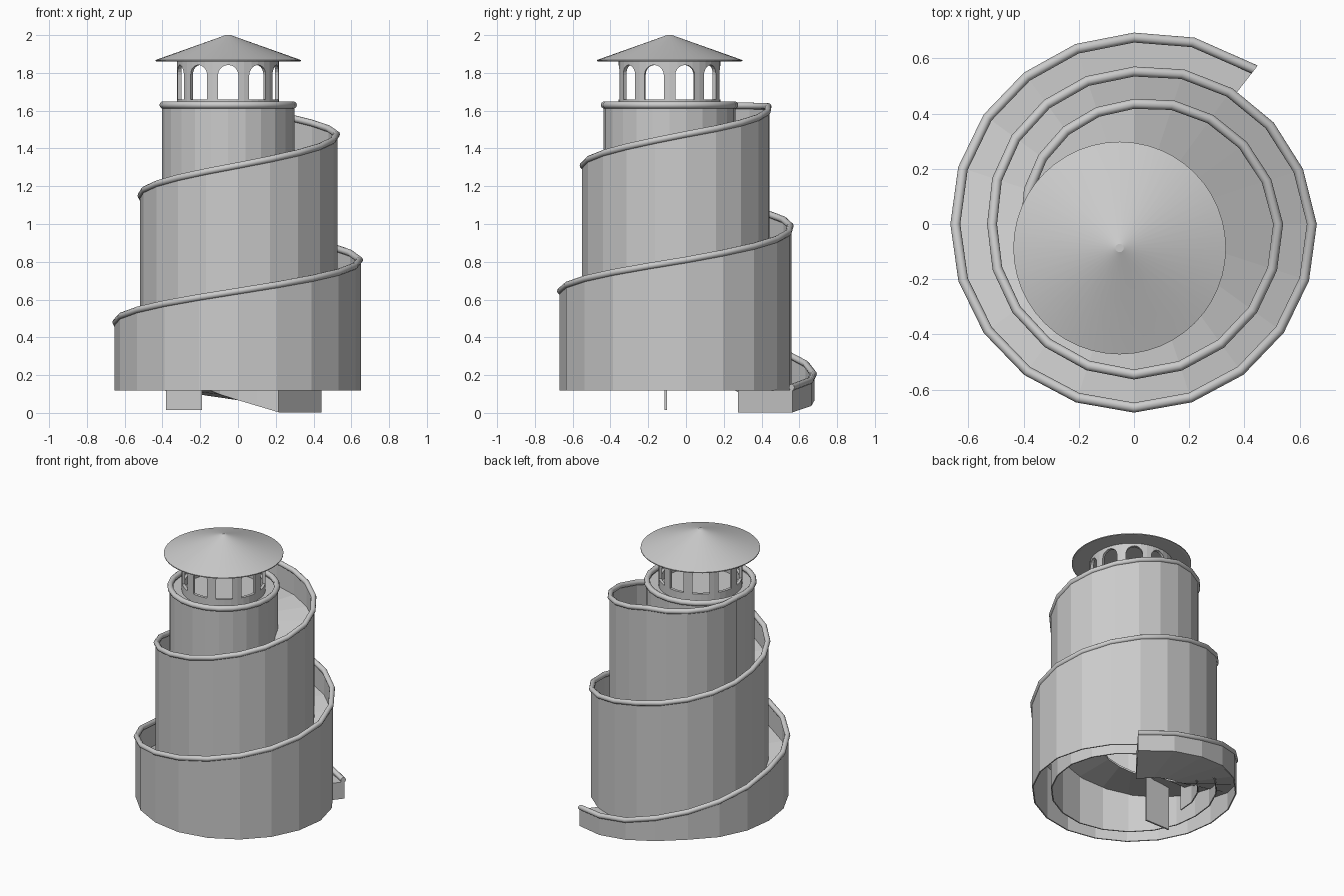
import bpy, bmesh, math
from mathutils import Matrix

if "Cube" in bpy.data.objects:
    bpy.data.objects.remove(bpy.data.objects["Cube"])

CX, CY = -0.052, -0.087      # axis of the drum, lantern and roof

# Spiral path: degrees, radius, handrail height
PATH = [(52, .71, .135), (90, .675, .205), (125, .66, .31), (180, .647, .48),
        (270, .665, .645), (360, .644, .81), (450, .552, .99), (540, .514, 1.15),
        (630, .545, 1.31), (720, .522, 1.475), (810, .435, 1.622), (900, .392, 1.63)]
ANGLES = [52] + [72 + 18 * i for i in range(47)]


def path_at(a):
    for (a0, r0, z0), (a1, r1, z1) in zip(PATH, PATH[1:]):
        if a <= a1:
            t = (a - a0) / (a1 - a0)
            return r0 + t * (r1 - r0), z0 + t * (z1 - z0)
    return PATH[-1][1:]


def underside(a):
    """Lowest height of the ramp: rises from the ground over the first stretch."""
    return min(.118, .003 + .115 * (a - 52) / 68)


def finish(name, bm):
    bmesh.ops.recalc_face_normals(bm, faces=bm.faces[:])
    me = bpy.data.meshes.new(name)
    bm.to_mesh(me)
    bm.free()
    ob = bpy.data.objects.new(name, me)
    bpy.context.collection.objects.link(ob)
    return ob


def smooth(ob, angle=30):
    bpy.ops.object.select_all(action='DESELECT')
    ob.select_set(True)
    bpy.context.view_layer.objects.active = ob
    bpy.ops.object.shade_smooth_by_angle(angle=math.radians(angle))


def spiral_sweep(name, section):
    """Sweep a closed (radius, z) section along the spiral."""
    bm = bmesh.new()
    rings = []
    for a in ANGLES:
        r, z = path_at(a)
        c, s = math.cos(math.radians(a)), math.sin(math.radians(a))
        rings.append([bm.verts.new((p * c, p * s, h)) for p, h in section(a, r, z)])
    for A, B in zip(rings, rings[1:]):
        for i in range(len(A)):
            j = (i + 1) % len(A)
            bm.faces.new((A[i], A[j], B[j], B[i]))
    bm.faces.new(rings[0])
    bm.faces.new(rings[-1])
    return finish(name, bm)


def lathe(name, profile, n, closed=True):
    """Revolve a (radius, z) profile about the lantern axis."""
    bm = bmesh.new()
    rings = [[bm.verts.new((CX + r * math.cos(math.tau * i / n),
                            CY + r * math.sin(math.tau * i / n), z))
              for i in range(n)] for r, z in profile]
    pairs = list(zip(rings, rings[1:]))
    if closed:
        pairs.append((rings[-1], rings[0]))
    else:
        bm.faces.new(rings[0])
        bm.faces.new(rings[-1])
    for A, B in pairs:
        for i in range(n):
            j = (i + 1) % n
            bm.faces.new((A[i], A[j], B[j], B[i]))
    return finish(name, bm)


def circle(r, z, rad, n=10):
    return [(r + rad * math.cos(math.tau * k / n), z + rad * math.sin(math.tau * k / n))
            for k in range(n)]


# Spiral wall, ramp floor (thick at the exit) and handrail
def wall_section(a, r, z):
    b = underside(a)
    return [(r + .006, b), (r + .006, z), (r - .002, z), (r - .002, b)]


def floor_section(a, r, z):
    top = max(.122, z - .17)
    low = max(underside(a), z - .182) if a > 110 else underside(a)
    low = min(low, top - .004)
    inner = max(.12, r - (.36 if a < 150 else .41))
    return [(r, low), (r, top), (inner, top), (inner, low)]


spiral_sweep("spiral_wall", wall_section)
spiral_sweep("ramp_floor", floor_section)
smooth(spiral_sweep("spiral_handrail", lambda a, r, z: circle(r, z, .018)), 50)

# Support plate under the ramp
bm = bmesh.new()
bmesh.ops.create_cube(bm, size=1, matrix=Matrix.Translation((-.285, -.107, .19))
                      @ Matrix.Diagonal((.19, .012, .35, 1)))
finish("support_plate", bm)

# Upper drum with its deck and rim
lathe("upper_drum", [(.35, 1.0), (.35, 1.63), (.34, 1.63), (.34, 1.0)], 24)
lathe("drum_deck", [(.345, 1.59), (.345, 1.605)], 24, closed=False)
smooth(lathe("drum_rim", circle(.345, 1.63, .019), 24), 50)

# Lantern: a ring with ten arched windows
lantern = lathe("lantern", [(.27, 1.60), (.27, 1.865), (.25, 1.865), (.25, 1.60)], 40)
W, Z0, Z1 = .054, 1.66, 1.788
arch = [(-W, Z0), (W, Z0)] + [(W * math.cos(math.pi * k / 10), Z1 + W * math.sin(math.pi * k / 10))
                              for k in range(11)]
bm = bmesh.new()
for i in range(10):
    rot = Matrix.Translation((CX, CY, 0)) @ Matrix.Rotation(math.radians(36 * i), 4, 'Z')
    near, far = [[bm.verts.new((rot @ Matrix.Translation((x, y, z))).translation)
                  for x, z in arch] for y in (.215, .32)]
    bm.faces.new(near)
    bm.faces.new(far)
    for k in range(len(arch)):
        j = (k + 1) % len(arch)
        bm.faces.new((near[k], near[j], far[j], far[k]))
cutter = finish("window_cutter", bm)
mod = lantern.modifiers.new("windows", 'BOOLEAN')
mod.operation = 'DIFFERENCE'
mod.solver = 'EXACT'
mod.object = cutter
bpy.context.view_layer.objects.active = lantern
bpy.ops.object.modifier_apply(modifier=mod.name)
bpy.data.objects.remove(cutter)

# Conical roof
roof = lathe("roof", [(.37, 1.86), (.385, 1.862), (.385, 1.868), (.03, 1.994), (.015, 2.0)],
             48, closed=False)
smooth(roof, 5)
